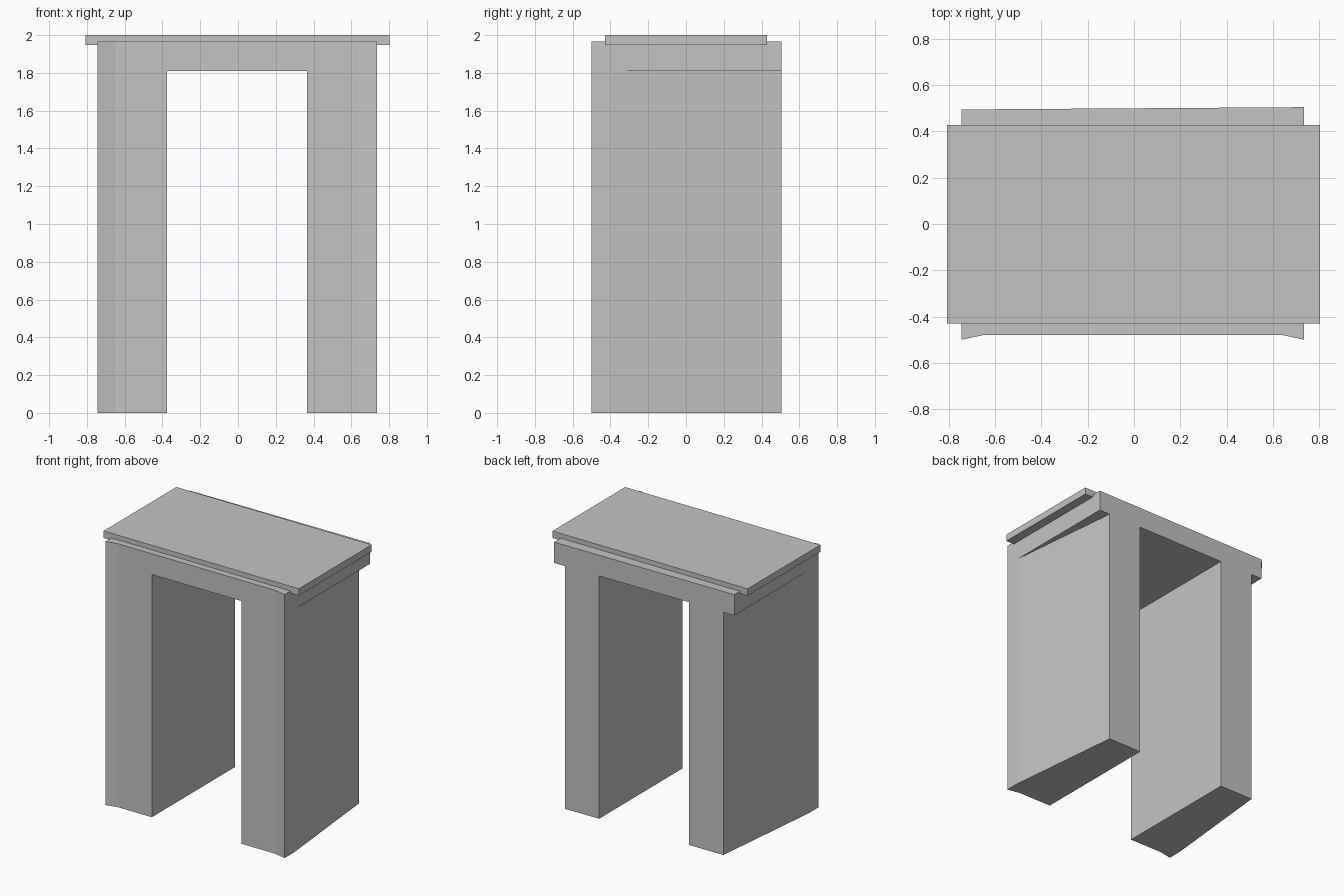
import bpy
import bmesh

cube = bpy.data.objects.get("Cube")
if cube:
    bpy.data.objects.remove(cube, do_unlink=True)

# Single stone grey
stone = bpy.data.materials.new("stone_grey")
stone.use_nodes = True
GREY = (0.55, 0.55, 0.55, 1.0)
stone.diffuse_color = GREY
stone.node_tree.nodes["Principled BSDF"].inputs["Base Color"].default_value = GREY

AXIS = -0.005  # centre line of the body in x


def mirror(points):
    return [(2 * AXIS - x, y) for x, y in points]


def prism(name, plan, z0, z1):
    """Extrude a plan outline from z0 up to z1."""
    bm = bmesh.new()
    base = bm.faces.new([bm.verts.new((x, y, z0)) for x, y in plan])
    out = bmesh.ops.extrude_face_region(bm, geom=[base])
    top = [v for v in out["geom"] if isinstance(v, bmesh.types.BMVert)]
    bmesh.ops.translate(bm, verts=top, vec=(0, 0, z1 - z0))
    bmesh.ops.recalc_face_normals(bm, faces=bm.faces)
    mesh = bpy.data.meshes.new(name)
    bm.to_mesh(mesh)
    bm.free()
    mesh.materials.append(stone)
    obj = bpy.data.objects.new(name, mesh)
    bpy.context.scene.collection.objects.link(obj)
    return obj


def rect(x0, x1, y0, y1):
    return [(x0, y0), (x1, y0), (x1, y1), (x0, y1)]


# Legs and lintel in one block, with a shallow recessed front
body = prism("legs_and_lintel",
             [(-0.745, -0.5), (-0.65, -0.48), (0.64, -0.48), (0.735, -0.5),
              (0.735, 0.505), (-0.745, 0.495)], 0, 1.965)

# Opening between the legs, and the taper of the outer leg sides to the back
taper = [(-0.785, -0.785), (-0.635, 0.7), (-1, 0.7), (-1, -0.785)]
cutters = [
    prism("opening_cutter", rect(-0.375, 0.365, -1, 1), -1, 1.81),
    prism("right_taper_cutter", taper, -1, 1.81),
    prism("left_taper_cutter", mirror(taper), -1, 1.81),
]
for cutter in cutters:
    cutter.hide_render = True
    mod = body.modifiers.new(cutter.name, 'BOOLEAN')
    mod.operation = 'DIFFERENCE'
    mod.solver = 'EXACT'
    mod.object = cutter

# Bake the cuts and drop the cutters
depsgraph = bpy.context.evaluated_depsgraph_get()
cut_mesh = bpy.data.meshes.new_from_object(body.evaluated_get(depsgraph))
body.modifiers.clear()
body.data = cut_mesh
for cutter in cutters:
    bpy.data.objects.remove(cutter, do_unlink=True)

# Thin overhanging top slab
prism("top_slab", rect(-0.808, 0.803, -0.43, 0.428), 1.948, 2.0)
